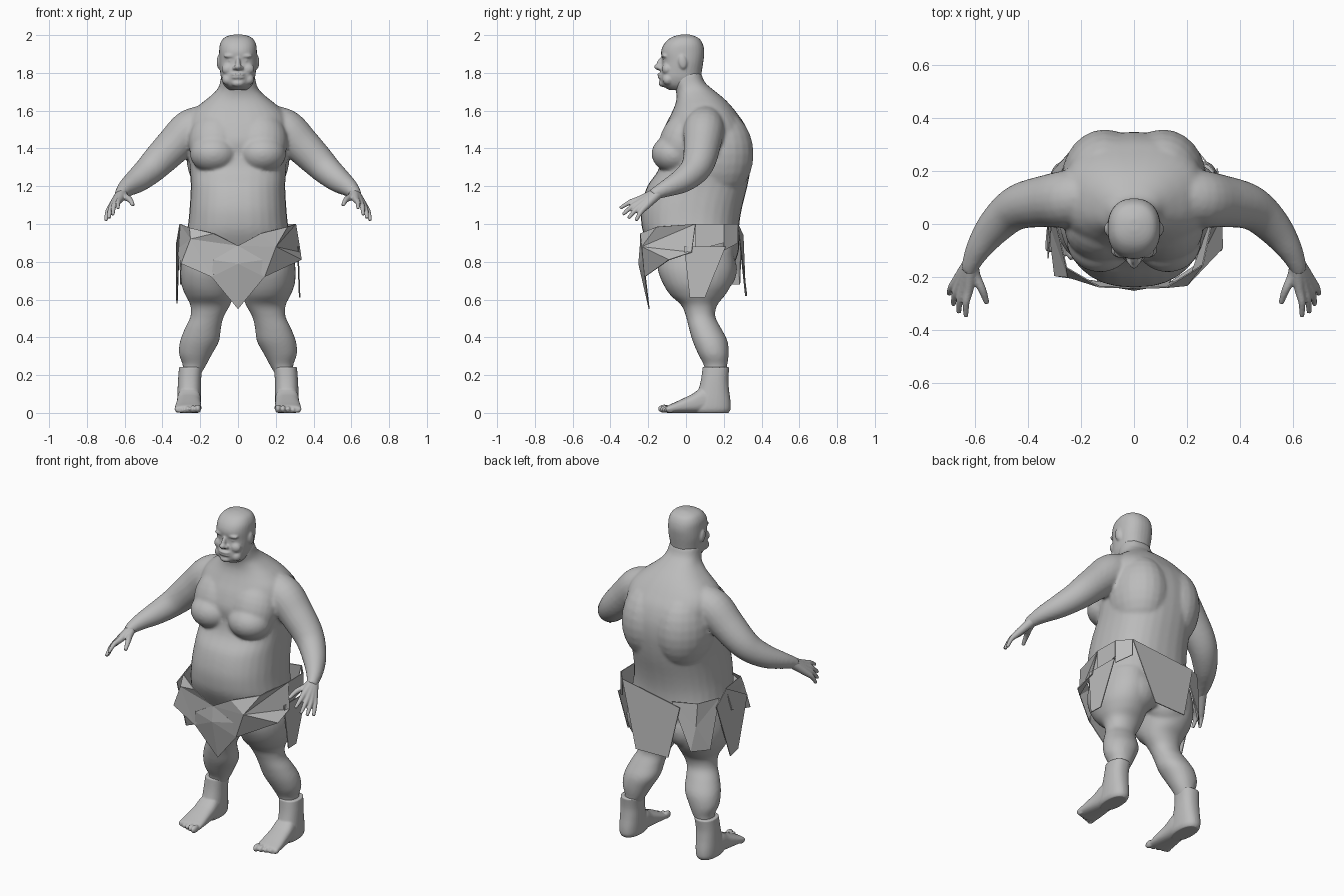
import bpy, bmesh, math
from mathutils import Vector, Matrix

cube = bpy.data.objects.get("Cube")
if cube:
    bpy.data.objects.remove(cube, do_unlink=True)

grey = bpy.data.materials.new("plain grey")
grey.use_nodes = True
grey.diffuse_color = (.5, .5, .5, 1)
for node in grey.node_tree.nodes:
    if node.type == "BSDF_PRINCIPLED":
        node.inputs["Base Color"].default_value = (.5, .5, .5, 1)
        node.inputs["Roughness"].default_value = .8


def spline(rows, steps=4):
    """Smoothly resample a list of equal-length rows."""
    rows = [Vector(r) for r in rows]
    out = []
    last = len(rows) - 1
    for i in range(last):
        a, b, c, d = rows[max(i - 1, 0)], rows[i], rows[i + 1], rows[min(i + 2, last)]
        for k in range(steps):
            t = k / steps
            out.append(b + (c - a) * (t / 2) + (a * 2 - b * 5 + c * 4 - d) * (t * t / 2)
                       + (b * 3 - a - c * 3 + d) * (t ** 3 / 2))
    return out + [rows[-1]]


def skin(bm, rings):
    """Join rings of points into a closed skin."""
    rings = [[bm.verts.new(p) for p in ring] for ring in rings]
    n = len(rings[0])
    for low, high in zip(rings, rings[1:]):
        for i in range(n):
            j = (i + 1) % n
            bm.faces.new((low[i], low[j], high[j], high[i]))
    bm.faces.new(rings[0][::-1])
    bm.faces.new(rings[-1])


def circle(n=32, power=2.0):
    """Unit superellipse outline."""
    points = []
    for i in range(n):
        c, s = math.cos(math.tau * i / n), math.sin(math.tau * i / n)
        points.append((math.copysign(abs(c) ** (2 / power), c),
                       math.copysign(abs(s) ** (2 / power), s)))
    return points


def loft(bm, rows, side=1, power=2.3, along_y=False):
    """Rows hold a station, then the two limits of each cross axis."""
    rings = []
    for h, u0, u1, v0, v1 in spline(rows):
        ring = []
        for c, s in circle(power=power):
            u = side * ((u0 + u1) / 2 + c * (u1 - u0) / 2)
            v = (v0 + v1) / 2 + s * (v1 - v0) / 2
            ring.append((u, h, v) if along_y else (u, v, h))
        rings.append(ring)
    skin(bm, rings)


def tube(bm, rows, side=1):
    """Round limb along points, each with a radius."""
    path = spline(rows)
    rings = []
    for i, row in enumerate(path):
        ahead = path[min(i + 1, len(path) - 1)].to_3d() - path[max(i - 1, 0)].to_3d()
        turn = ahead.to_track_quat("Z", "Y")
        rings.append([])
        for c, s in circle(20):
            p = row.to_3d() + turn @ Vector((c, s, 0)) * row[3]
            rings[-1].append((p.x * side, p.y, p.z))
    skin(bm, rings)


def blob(bm, centre, radii, side=1, tilt=0):
    x, y, z = centre
    place = (Matrix.Translation((x * side, y, z)) @ Matrix.Rotation(tilt, 4, "X")
             @ Matrix.Diagonal((*radii, 1)))
    bmesh.ops.create_uvsphere(bm, u_segments=24, v_segments=14, radius=1, matrix=place)


def make_object(name, bm):
    bmesh.ops.recalc_face_normals(bm, faces=bm.faces)
    mesh = bpy.data.meshes.new(name)
    bm.to_mesh(mesh)
    bm.free()
    mesh.materials.append(grey)
    ob = bpy.data.objects.new(name, mesh)
    bpy.context.scene.collection.objects.link(ob)
    return ob


def fuse(name, bm, voxel, rounds):
    """Melt overlapping pieces into one smooth skin."""
    ob = make_object(name, bm)
    remesh = ob.modifiers.new("fuse", "REMESH")
    remesh.mode = "VOXEL"
    remesh.voxel_size = voxel
    remesh.use_smooth_shade = True
    soften = ob.modifiers.new("soften", "SMOOTH")
    soften.factor = .5
    soften.iterations = rounds
    bpy.context.view_layer.update()
    graph = bpy.context.evaluated_depsgraph_get()
    mesh = bpy.data.meshes.new_from_object(ob.evaluated_get(graph))
    ob.modifiers.clear()
    ob.data = mesh
    mesh.materials.clear()
    mesh.materials.append(grey)
    for poly in mesh.polygons:
        poly.use_smooth = True


SIDES = (("left", 1), ("right", -1))

# Torso and neck: height, half width, front, back
torso = [(.7, .17, -.03, .2), (.78, .25, -.13, .25), (.86, .285, -.18, .28),
         (.95, .272, -.225, .28), (1.02, .262, -.238, .285), (1.1, .255, -.235, .3),
         (1.2, .25, -.205, .325), (1.28, .255, -.15, .34), (1.36, .262, -.13, .348),
         (1.44, .27, -.135, .342), (1.52, .272, -.11, .315), (1.58, .255, -.08, .275),
         (1.63, .205, -.058, .235), (1.67, .155, -.05, .195), (1.71, .112, -.055, .145),
         (1.75, .095, -.07, .1), (1.8, .088, -.075, .08)]
body = bmesh.new()
loft(body, [(z, -w, w, front, back) for z, w, front, back in torso], power=2.4)

# Thigh, knee and calf: height, inner, outer, front, back
leg = [(.86, .01, .29, -.15, .25), (.76, .005, .305, -.15, .26), (.68, .015, .3, -.12, .24),
       (.62, .025, .277, -.08, .205), (.57, .042, .252, -.025, .165), (.51, .075, .252, 0, .155),
       (.45, .09, .28, .015, .185), (.38, .1, .307, .035, .22), (.31, .138, .312, .065, .226),
       (.25, .17, .292, .095, .218), (.2, .2, .3, .1, .21)]
arm = [(.16, .11, 1.545, .09), (.25, .095, 1.5, .108), (.34, .085, 1.415, .098),
       (.42, .07, 1.335, .088), (.475, .04, 1.28, .078), (.535, -.02, 1.23, .066),
       (.585, -.09, 1.195, .05), (.613, -.145, 1.17, .037), (.625, -.18, 1.152, .03)]
for _, side in SIDES:
    loft(body, leg, side, 2.1)
    tube(body, arm, side)
    # Breast, chest, back and buttock
    blob(body, (.128, -.065, 1.37), (.126, .118, .1), side, -.1)
    blob(body, (.118, -.015, 1.435), (.145, .125, .17), side, -.35)
    blob(body, (.11, .165, 1.37), (.165, .193, .24), side)
    blob(body, (.12, .15, .76), (.135, .12, .13), side)
fuse("body", body, .01, 6)

# Head: height, half width, front, back
skull = [(1.71, .05, -.09, .05), (1.735, .074, -.128, .07), (1.77, .089, -.138, .078),
         (1.81, .095, -.134, .084), (1.86, .1, -.126, .092), (1.91, .1, -.132, .097),
         (1.95, .096, -.118, .09), (1.98, .08, -.09, .072), (1.995, .055, -.06, .045),
         (2.003, .02, -.025, .02)]
head = bmesh.new()
loft(head, [(z, -w, w, front, back) for z, w, front, back in skull])
blob(head, (0, -.138, 1.848), (.013, .018, .038), tilt=-.35)
blob(head, (0, -.147, 1.832), (.019, .022, .016))
for z, depth in ((1.792, .149), (1.776, .147)):
    blob(head, (0, -depth + .015, z), (.036, .018, .009))
blob(head, (0, -.12, 1.745), (.035, .025, .02))
for _, side in SIDES:
    # Brow, eye, nostril, cheek, jowl and ear
    blob(head, (.04, -.112, 1.89), (.036, .019, .012), side)
    blob(head, (.038, -.107, 1.866), (.018, .016, .011), side)
    blob(head, (.018, -.136, 1.826), (.012, .015, .011), side)
    blob(head, (.05, -.1, 1.82), (.037, .028, .032), side)
    blob(head, (.055, -.095, 1.765), (.03, .03, .03), side)
    blob(head, (.1, -.018, 1.858), (.013, .023, .038), side, .15)
fuse("head", head, .006, 3)

# Finger base and tip, index to little finger
fingers = [((.625, -.245, 1.13), (.635, -.35, 1.083)), ((.645, -.24, 1.115), (.662, -.335, 1.05)),
           ((.66, -.23, 1.102), (.683, -.305, 1.03)), ((.67, -.215, 1.092), (.7, -.265, 1.018))]
# Ankle and heel: height, inner, outer, front, back
ankle = [(.243, .188, .312, .088, .23), (.18, .195, .317, .08, .224), (.12, .196, .32, .065, .228),
         (.06, .197, .322, .04, .236), (.02, .2, .32, .03, .236), (0, .21, .31, .04, .225)]
# Foot: depth, inner, outer, sole, top
foot_rows = [(.2, .21, .31, 0, .08), (.1, .198, .32, 0, .135), (.03, .197, .325, 0, .098),
             (-.05, .194, .333, 0, .06), (-.095, .196, .335, 0, .04), (-.105, .21, .325, .004, .028)]
for word, side in SIDES:
    hand = bmesh.new()
    for base, tip in fingers:
        base, tip = Vector(base), Vector(tip)
        bend = base.lerp(tip, .5) + Vector((.005, 0, .008))
        tube(hand, [(.613, -.14, 1.17, .029), (*base, .019), (*bend, .0135), (*tip, .009)], side)
    tube(hand, [(.612, -.15, 1.165, .025), (.6, -.195, 1.145, .02),
                (.573, -.25, 1.13, .015), (.556, -.3, 1.1, .01)], side)
    fuse(word + "_hand", hand, .005, 2)

    foot = bmesh.new()
    loft(foot, ankle, side)
    loft(foot, foot_rows, side, 2.6, along_y=True)
    for i in range(5):
        size = .022 - .002 * i
        blob(foot, (.212 + .027 * i, -.115 + .008 * i, size), (size * .75, size * 1.5, size), side)
    fuse(word + "_foot", foot, .005, 2)


def cloth(name, points, hub=None):
    """Faceted panel, folded around an optional raised hub point."""
    bm = bmesh.new()
    ring = [bm.verts.new(p) for p in points]
    if hub:
        middle = bm.verts.new(hub)
        for a, b in zip(ring, ring[1:] + ring[:1]):
            bm.faces.new((middle, a, b))
    else:
        bm.faces.new(ring)
    ob = make_object(name, bm)
    thick = ob.modifiers.new("thickness", "SOLIDIFY")
    thick.thickness = .005
    thick.offset = 0


# Loincloth front: a hanging point between two folded flaps
cloth("loincloth_centre", [(0, -.242, .885), (-.13, -.228, .81), (-.14, -.215, .72),
      (0, -.195, .55), (.14, -.215, .72), (.13, -.228, .81)], (0, -.25, .79))
cloth("loincloth_front_right", [(-.305, .05, 1), (-.255, -.165, .98), (-.13, -.238, .95),
      (0, -.242, .885), (-.14, -.218, .72), (-.3, -.195, .79), (-.325, .02, .86)],
      (-.25, -.2, .92))
cloth("loincloth_front_left", [(.305, .05, 1), (.26, -.155, .985), (.12, -.24, .95),
      (0, -.242, .885), (.14, -.218, .72), (.335, -.09, .81), (.33, .03, .85)],
      (.2, -.232, .88))

# Loincloth sides
cloth("loincloth_side_left", [(.318, -.01, .88), (.315, .21, .88), (.325, .1, .61), (.328, .02, .61)])
cloth("loincloth_side_right", [(-.318, .16, .93), (-.308, .05, 1), (-.325, -.13, .9),
                               (-.325, -.04, .6), (-.322, .03, .58)])

# Loincloth back: one broad panel and a smaller one round the right corner
cloth("loincloth_back", [(.24, .275, 1), (-.17, .302, .94), (-.1, .315, .62), (.115, .322, .62)])
cloth("loincloth_back_right", [(-.11, .295, .96), (-.25, .245, .965), (-.31, .12, .97),
                               (-.305, .2, .68), (-.23, .285, .68)], (-.25, .26, .83))

# Waist strip joining the left side to the back
waist = [(.305, .05), (.302, .2), (.24, .275)]
for i, (a, b) in enumerate(zip(waist, waist[1:])):
    cloth("loincloth_band_%d" % i, [(*a, 1), (*b, 1), (*b, .9), (*a, .86)])
